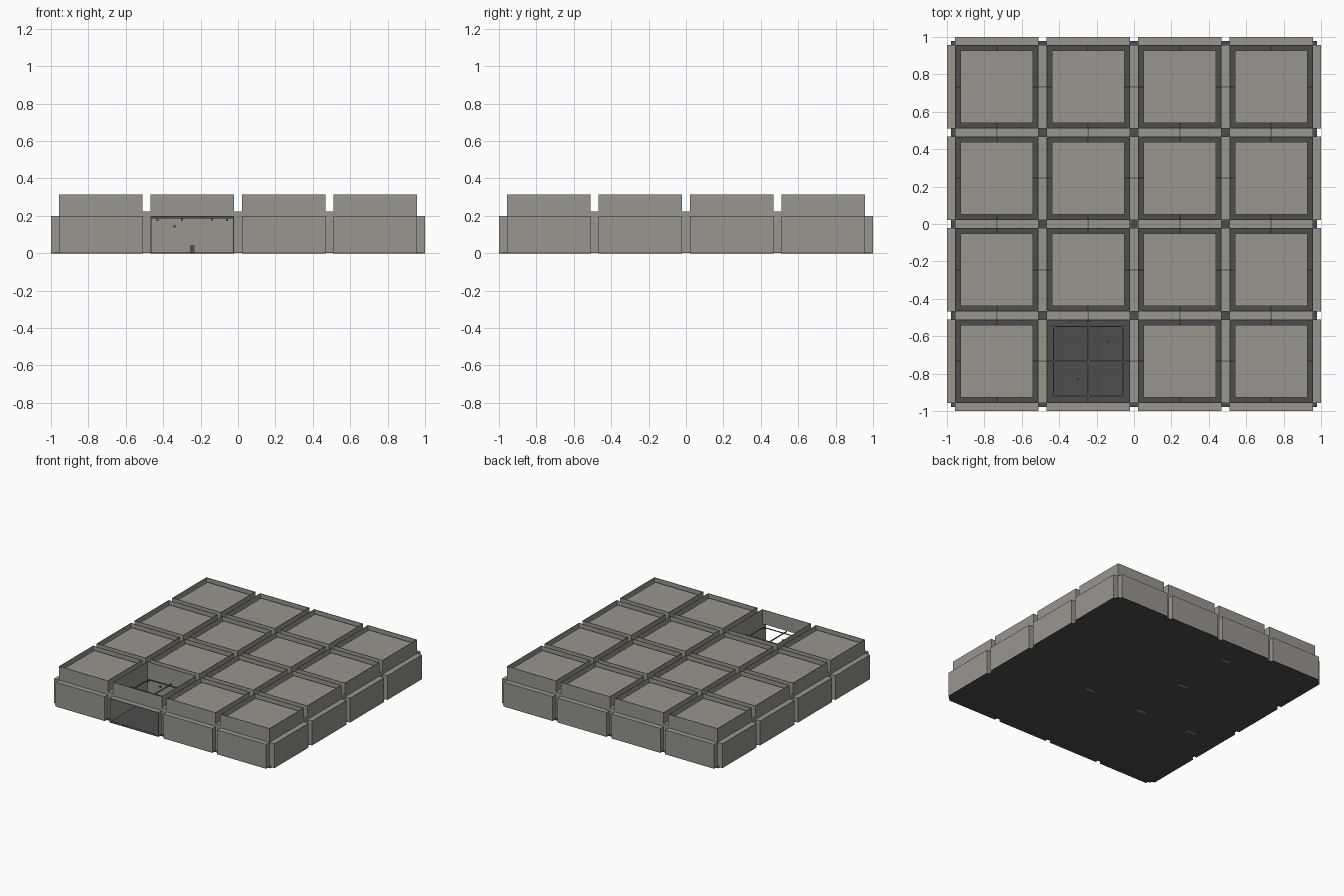
import bpy, bmesh
from mathutils import Matrix, Vector

if "Cube" in bpy.data.objects:
    bpy.data.objects.remove(bpy.data.objects["Cube"])


def material(name, c):
    m = bpy.data.materials.new(name)
    m.diffuse_color = (*c, 1)
    m.use_nodes = True
    m.node_tree.nodes["Principled BSDF"].inputs["Base Color"].default_value = m.diffuse_color
    return m


STONE = material("warm grey wall", (0.32, 0.30, 0.27))
FLOOR = material("dark grey floor", (0.075, 0.075, 0.075))
METAL = material("mid grey metal", (0.13, 0.13, 0.125))


def boxes(name, mat, items):
    """One object made of many axis-aligned boxes: (x0,x1,y0,y1,z0,z1)."""
    bm = bmesh.new()
    for x0, x1, y0, y1, z0, z1 in items:
        m = Matrix.Translation(((x0 + x1) / 2, (y0 + y1) / 2, (z0 + z1) / 2))
        m = m @ Matrix.Diagonal((x1 - x0, y1 - y0, z1 - z0, 1))
        bmesh.ops.create_cube(bm, size=1, matrix=m)
    me = bpy.data.meshes.new(name)
    bm.to_mesh(me)
    bm.free()
    me.materials.append(mat)
    ob = bpy.data.objects.new(name, me)
    bpy.context.collection.objects.link(ob)
    return ob


PITCH, H, T = 0.489, 0.2225, 0.004        # room spacing, half size, wall thickness
TOP, LEDGE, LINK = 0.313, 0.2, 0.222      # heights of walls, outer ledges, links
C = [(i - 1.5) * PITCH for i in range(4)]
OPEN = (1, 0)                             # room without roof and front panel
E = C[3] + H                              # outer wall position

walls, roofs, beams, frame, ledges, sills, links, seams = ([] for _ in range(8))
for i, x in enumerate(C):
    for j, y in enumerate(C):
        is_open = (i, j) == OPEN
        # four thin walls, the open room has its front cut below the ledge
        walls += [(x - H, x - H + T, y - H, y + H, 0.004, TOP),
                  (x + H - T, x + H, y - H, y + H, 0.004, TOP),
                  (x - H, x + H, y + H - T, y + H, 0.004, TOP),
                  (x - H, x + H, y - H, y - H + T, LEDGE if is_open else 0.004, TOP)]
        # crossed beams under the roof
        beams += [(x - H, x + H, y - .004, y + .004, .186, .192),
                  (x - .004, x + .004, y - H, y + H, .186, .192)]
        if not is_open:
            roofs.append((x - .193, x + .193, y - .193, y + .193, .283, .292))

# exposed frame with hangers and slim bars in the open room
x, y = C[OPEN[0]], C[OPEN[1]]
R = 0.185
for s in (-1, 1):
    frame += [(x - R, x + R, y + s * R - .003, y + s * R + .003, .186, .192),
              (x + s * R - .003, x + s * R + .003, y - R, y + R, .186, .192)]
    for t in (-1, 1):
        frame.append((x + s * R - .005, x + s * R + .005,
                      y + t * R - .005, y + t * R + .005, .172, .186))
frame += [(x - .06, x - .05, y - .1, y - .09, .174, .186),
          (x + .1, x + .11, y + .1, y + .11, .174, .186),
          (x - .1, x - .09, y + .205, y + .2185, .138, .15)]

# protruding outer panels along the four sides
for i, c in enumerate(C):
    a, b = c - H, c + H
    for s in (-1, 1):
        lo, hi = sorted((s * E, s * 1.0))
        for box, shift in (((a, b, lo, hi), s), ((lo, hi, a, b), 0)):
            sills.append((*box, 0, .004))
            if shift == -1 and i == OPEN[0]:
                ledges.append((*box, LEDGE - .006, LEDGE))
                for e in (a, b - T):
                    ledges.append((e, e + T, lo, hi, .004, LEDGE))
            else:
                ledges.append((*box, .004, LEDGE))

# links filling the gaps between neighbouring rooms, with a seam across each
for k in range(3):
    g0, g1 = C[k] + H, C[k + 1] - H
    for c in C:
        links += [(g0, g1, c - H, c + H, .004, LINK), (c - H, c + H, g0, g1, .004, LINK)]
        seams += [(g0, g1, c - .003, c + .003, LINK, LINK + .001),
                  (c - .003, c + .003, g0, g1, LINK, LINK + .001)]

boxes("room_walls", STONE, walls)
boxes("roof_panels", STONE, roofs)
boxes("outer_panels", STONE, ledges)
boxes("room_links", STONE, links)
boxes("ceiling_beams", METAL, beams)
boxes("open_room_frame", METAL, frame)
boxes("link_seams", METAL, seams)
boxes("floor_slab", FLOOR, [(-.978, .978, -.978, .978, .001, .005)])
boxes("panel_sills", FLOOR, sills)
# small dark hatch on the back wall of the open room
boxes("wall_hatch", FLOOR, [(x - .013, x + .013, y + H - T - .006, y + H - T, .005, .045)])
# floor slots seen from below
boxes("floor_slots", STONE, [(C[i] - .04, C[i] + .04, C[j] + .025, C[j] + .045, 0, .001)
                             for i, j in ((0, 1), (1, 1), (2, 1), (1, 2), (1, 3))])
